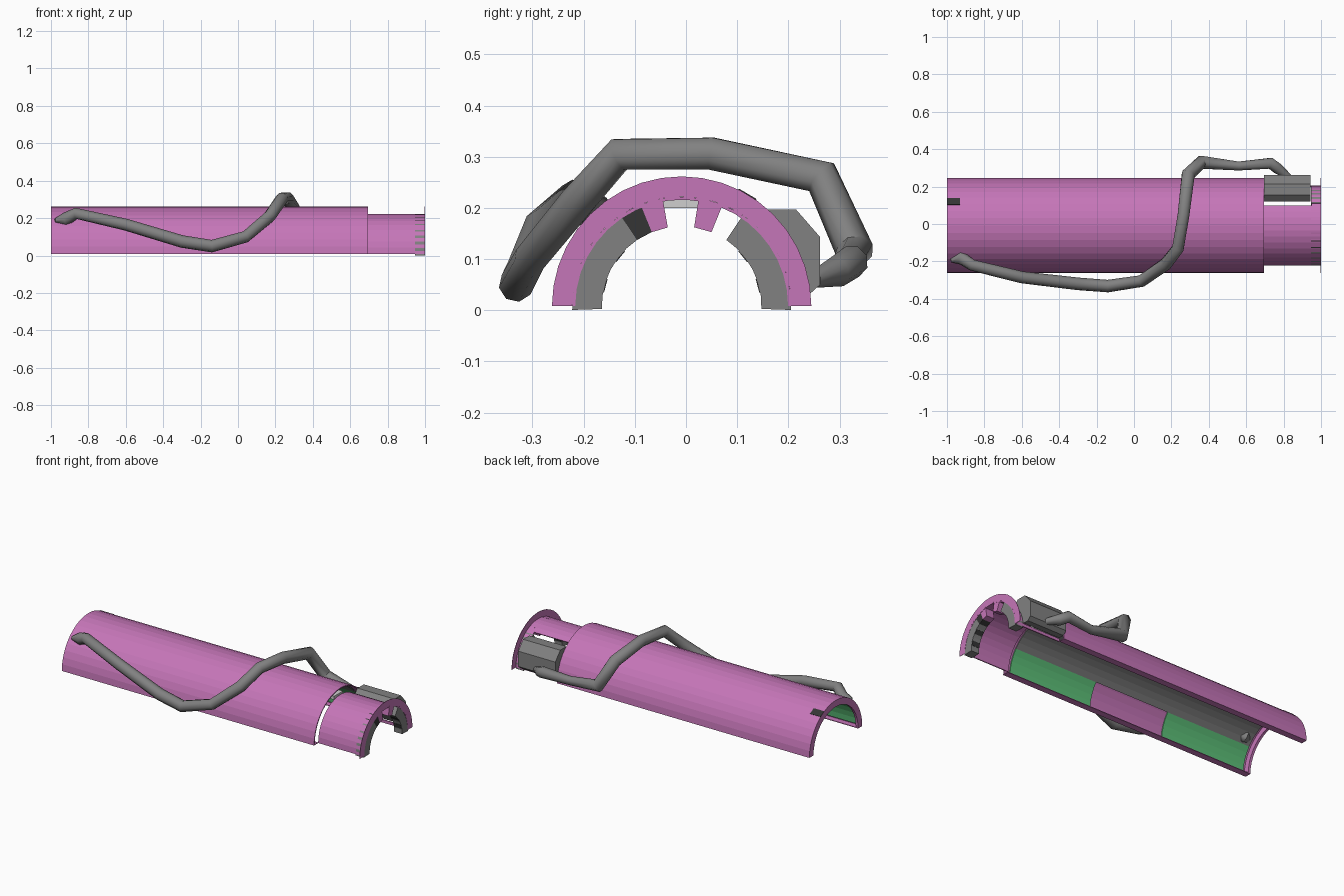
import bpy, bmesh, math

cube = bpy.data.objects.get("Cube")
if cube:
    bpy.data.objects.remove(cube)

CY, CZ = -0.0085, 0.008   # axis of the half tube
R_OUT, R_IN = 0.2535, 0.214
JOINT = 0.694             # where the cover ends and the neck begins


def material(name, rgb):
    m = bpy.data.materials.new(name)
    m.use_nodes = True
    m.diffuse_color = (*rgb, 1)
    m.node_tree.nodes["Principled BSDF"].inputs["Base Color"].default_value = (*rgb, 1)
    return m


PINK = material("pink", (0.56, 0.18, 0.48))
GREY = material("grey", (0.22, 0.22, 0.22))
DARK = material("dark grey", (0.035, 0.035, 0.035))
GREEN = material("green", (0.11, 0.53, 0.19))
LIGHT = material("light grey", (0.62, 0.62, 0.62))


def prism(name, profile, x0, x1, mat):
    """Extrude a (y, z) outline along x."""
    bm = bmesh.new()
    face = bm.faces.new([bm.verts.new((x0, y, z)) for y, z in profile])
    ext = bmesh.ops.extrude_face_region(bm, geom=[face])
    moved = [v for v in ext["geom"] if isinstance(v, bmesh.types.BMVert)]
    bmesh.ops.translate(bm, verts=moved, vec=(x1 - x0, 0, 0))
    bmesh.ops.recalc_face_normals(bm, faces=bm.faces)
    mesh = bpy.data.meshes.new(name)
    bm.to_mesh(mesh)
    bm.free()
    mesh.materials.append(mat)
    ob = bpy.data.objects.new(name, mesh)
    bpy.context.collection.objects.link(ob)
    return ob


def sector(name, x0, x1, r0, r1, a0, a1, mat):
    """Arched bar between two radii and two angles (0 = +y side)."""
    n = max(1, round(abs(a1 - a0) / 9))

    def arc(r):
        angles = [math.radians(a0 + (a1 - a0) * i / n) for i in range(n + 1)]
        return [(CY + r * math.cos(a), CZ + r * math.sin(a)) for a in angles]
    return prism(name, arc(r1) + arc(r0)[::-1], x0, x1, mat)


# Main cover: thin arch with an end rim and inward lips along the bottom
sector("cover_shell", -1, JOINT, R_OUT - 0.006, R_OUT, 0, 180, PINK)
sector("cover_end_rim", -1, -0.985, R_IN, R_OUT - 0.006, 0, 180, PINK)
for side, a in (("back", 0), ("front", 179)):
    sector(side + "_lip", -0.985, JOINT, R_IN, R_OUT - 0.006, a, a + 1, PINK)

# Lining: grey roof band, green side panels, light block at the crown
sector("roof_lining", -0.97, 0.66, 0.238, 0.243, 38, 142, GREY)
for side, a in (("back", 3), ("front", 142)):
    for part, x0, x1 in (("near", 0.1, 0.66), ("far", -0.97, -0.4)):
        sector(f"{side}_{part}_panel", x0, x1, 0.238, 0.243, a, a + 35, GREEN)
prism("crown_block", [(-0.05, 0.2), (0.035, 0.2), (0.035, 0.222), (-0.05, 0.222)],
      0.6, 0.68, LIGHT)

# Dark mark on the far end of the cover
sector("end_mark", -1, -0.93, R_OUT - 0.004, R_OUT + 0.002, 55, 64, DARK)

# Narrow neck, open behind the side box, closed by a thin wide flange
sector("neck_shell", JOINT, 1, 0.208, R_IN, 60, 180, PINK)
sector("neck_end_hoop", 0.95, 1, 0.208, R_IN, 0, 60, PINK)
sector("neck_sill", JOINT, 0.95, 0.208, R_IN, 0, 5, PINK)
sector("end_flange", 0.998, 1, R_IN, R_OUT, 0, 180, PINK)

# Teeth inside the mouth of the neck
for name, a0, a1, mat in (("back_jaw", -2, 56, GREY), ("front_jaw", 124, 182, GREY),
                          ("dark_tooth", 112, 124, DARK),
                          ("back_tooth", 68, 81, PINK), ("front_tooth", 100, 112, PINK)):
    sector(name, 0.946, 0.999, 0.156, R_IN, a0, a1, mat)

# Dark stripes on the inner faces of both jaws
for i, a in enumerate((10, 34, 136, 160)):
    sector(f"jaw_stripe_{i + 1}", 0.948, 0.997, 0.154, 0.157, a, a + 10, DARK)

# Side box
prism("side_box", [(0.12, 0.165), (0.155, 0.197), (0.215, 0.197), (0.262, 0.143),
                   (0.262, 0.05), (0.24, 0.03), (0.205, 0.03)], JOINT, 0.943, GREY)

# Cable slung over the cover: x, y, z, thickness
path = [(-0.978, -0.195, 0.188, 0.3), (-0.925, -0.18, 0.192, 1.1), (-0.865, -0.22, 0.225, 0.9),
        (-0.6, -0.285, 0.165, 0.95), (-0.3, -0.32, 0.075, 1), (-0.14, -0.332, 0.05, 1),
        (0.04, -0.305, 0.1, 0.95), (0.17, -0.215, 0.21, 1), (0.235, -0.13, 0.305, 1),
        (0.265, 0.05, 0.306, 1), (0.29, 0.265, 0.26, 1.1), (0.36, 0.33, 0.115, 1.1),
        (0.56, 0.31, 0.085, 0.75), (0.73, 0.325, 0.095, 0.95), (0.77, 0.295, 0.075, 0.9),
        (0.83, 0.25, 0.06, 0.5)]
curve = bpy.data.curves.new("cable", "CURVE")
curve.dimensions = "3D"
curve.bevel_depth = 0.034
curve.bevel_resolution = 2
curve.use_fill_caps = True
spline = curve.splines.new("POLY")
spline.points.add(len(path) - 1)
for p, (x, y, z, w) in zip(spline.points, path):
    p.co = (x, y, z, 1)
    p.radius = w
curve.materials.append(GREY)
cable = bpy.data.objects.new("cable", curve)
bpy.context.collection.objects.link(cable)

# Turn the cable into a mesh and smooth it
bpy.ops.object.select_all(action="DESELECT")
cable.select_set(True)
bpy.context.view_layer.objects.active = cable
bpy.ops.object.convert(target="MESH")
bpy.ops.object.shade_smooth_by_angle(angle=math.radians(50))
